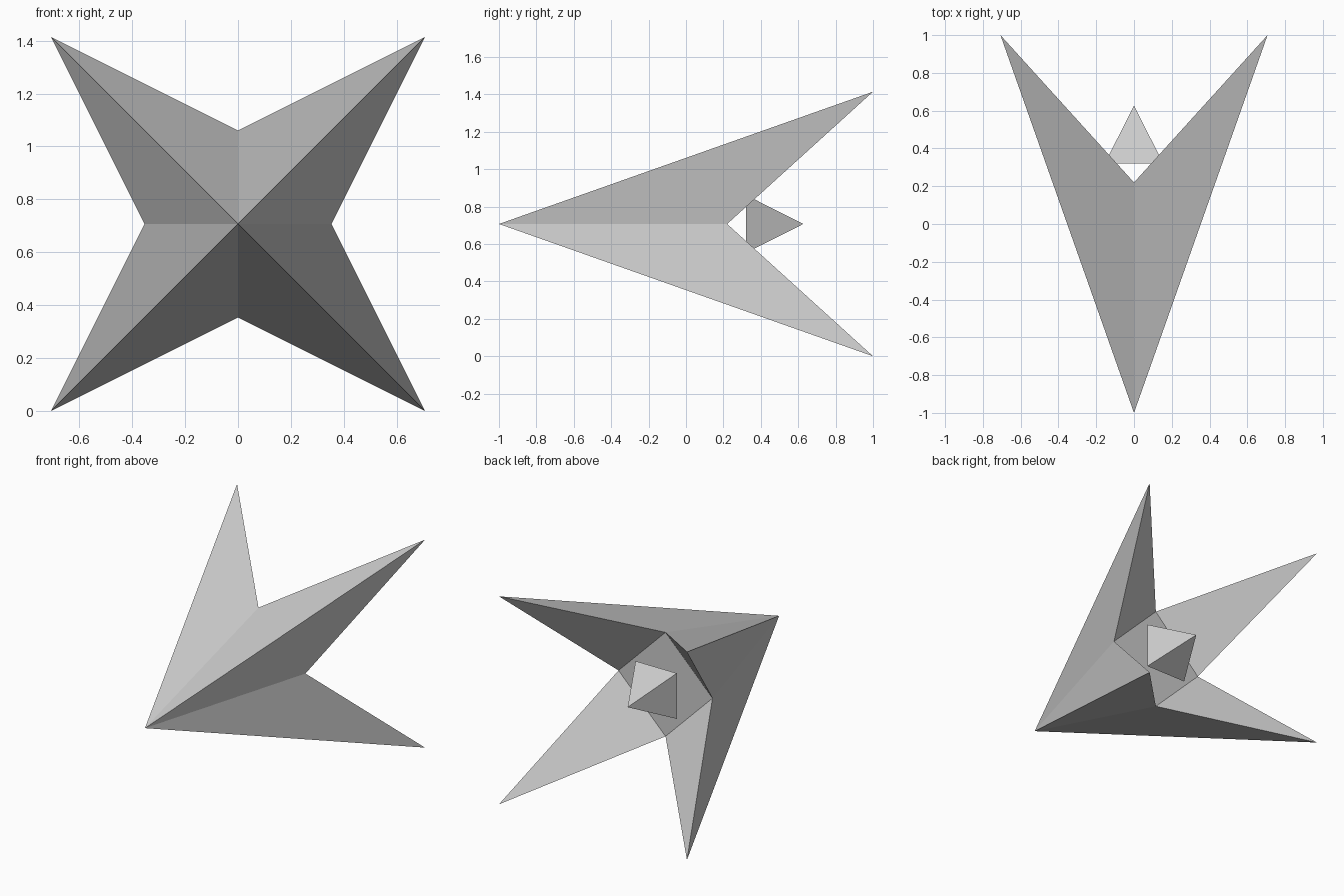
import bpy, bmesh
from math import cos, sin, pi, sqrt
from mathutils import Matrix

if "Cube" in bpy.data.objects:
    bpy.data.objects.remove(bpy.data.objects["Cube"])

MID = sqrt(0.5)   # height of the centre axis


def finish(bm, name):
    bmesh.ops.recalc_face_normals(bm, faces=bm.faces)
    mesh = bpy.data.meshes.new(name)
    bm.to_mesh(mesh)
    bm.free()
    obj = bpy.data.objects.new(name, mesh)
    bpy.context.collection.objects.link(obj)
    return obj


# Four-pointed dart hull: swept-back tips and inner notches around the nose
bm = bmesh.new()
nose = bm.verts.new((0, -1, MID))
rim = []
for i in range(8):
    a = i * pi / 4
    r, y = (1.0, 1.0) if i % 2 else (MID / 2, 0.22)
    rim.append(bm.verts.new((r * cos(a), y, MID + r * sin(a))))
for i in range(8):
    bm.faces.new((nose, rim[i], rim[(i + 1) % 8]))
# Rear of each arm, then the flat rear plate between the notches
for i in range(1, 8, 2):
    bm.faces.new((rim[i - 1], rim[i], rim[(i + 1) % 8]))
bm.faces.new(rim[0::2])
finish(bm, "hull")

# Floating exhaust pyramid behind the rear plate, pointing backwards
bm = bmesh.new()
base_y, tip_y, half = 0.32, 0.627, 0.155
place = (Matrix.Translation((0, (base_y + tip_y) / 2, MID))
         @ Matrix.Rotation(-pi / 2, 4, 'X') @ Matrix.Rotation(pi / 4, 4, 'Z'))
bmesh.ops.create_cone(bm, cap_ends=True, segments=4, radius1=half * sqrt(2),
                      radius2=0, depth=tip_y - base_y, matrix=place)
bmesh.ops.remove_doubles(bm, verts=bm.verts, dist=0.0001)
finish(bm, "exhaust_flame")
